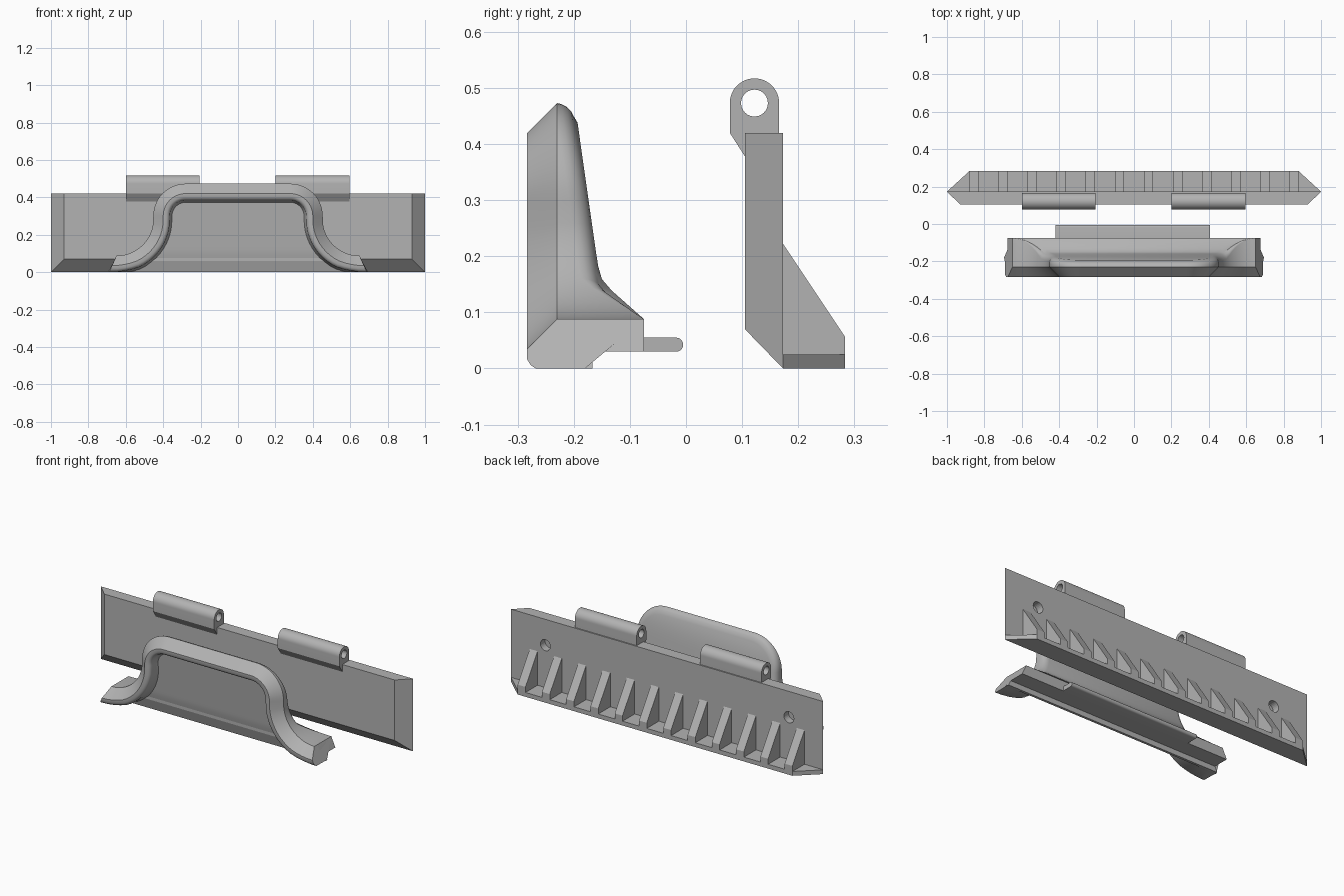
import bpy, bmesh, math

if "Cube" in bpy.data.objects:
    bpy.data.objects.remove(bpy.data.objects["Cube"])

grey = bpy.data.materials.new("grey")
grey.diffuse_color = (0.45, 0.45, 0.45, 1)
grey.use_nodes = True
grey.node_tree.nodes["Principled BSDF"].inputs["Base Color"].default_value = grey.diffuse_color


def make(name, verts, faces, smooth=False):
    me = bpy.data.meshes.new(name)
    me.from_pydata(verts, [], faces)
    me.materials.append(grey)
    bm = bmesh.new()
    bm.from_mesh(me)
    bmesh.ops.remove_doubles(bm, verts=bm.verts, dist=1e-5)
    bmesh.ops.recalc_face_normals(bm, faces=bm.faces)
    bm.to_mesh(me)
    bm.free()
    ob = bpy.data.objects.new(name, me)
    bpy.context.collection.objects.link(ob)
    if smooth:
        bpy.ops.object.select_all(action='DESELECT')
        ob.select_set(True)
        bpy.context.view_layer.objects.active = ob
        bpy.ops.object.shade_smooth_by_angle(angle=math.radians(32))
    return ob


def prism(name, prof, x0, x1, slant=0.0, smooth=False):
    """Extrude a (y, z) profile along x; slant widens the ends below z = 0.088."""
    n = len(prof)
    w = [slant * (0.088 - z) for y, z in prof]
    v = [(x0 - s, y, z) for (y, z), s in zip(prof, w)]
    v += [(x1 + s, y, z) for (y, z), s in zip(prof, w)]
    f = [tuple(range(n)), tuple(range(n, 2 * n))]
    f += [(i, (i + 1) % n, n + (i + 1) % n, n + i) for i in range(n)]
    return make(name, v, f, smooth)


def arc(cy, cz, r, a0, a1, n):
    return [(cy + r * math.cos(math.radians(a0 + (a1 - a0) * i / n)),
             cz + r * math.sin(math.radians(a0 + (a1 - a0) * i / n))) for i in range(n + 1)]


def cut(ob, cutter):
    cutter.hide_render = True
    cutter.hide_set(True)
    m = ob.modifiers.new("cut", 'BOOLEAN')
    m.operation, m.solver, m.object = 'DIFFERENCE', 'EXACT', cutter


def interp(z, table):
    for (z0, y0), (z1, y1) in zip(table, table[1:]):
        if z <= z1:
            return y0 + (y1 - y0) * max(0, (z - z0) / (z1 - z0))
    return table[-1][1]


# back plate, bevelled along the front bottom and ends
plate = make("back_plate",
             [(-1, .173, 0), (1, .173, 0), (1, .173, .42), (-1, .173, .42),
              (-.93, .105, .07), (.93, .105, .07), (.93, .105, .42), (-.93, .105, .42)],
             [(0, 1, 2, 3), (4, 5, 6, 7), (0, 1, 5, 4), (1, 2, 6, 5), (2, 3, 7, 6), (3, 0, 4, 7)])

# blind screw holes in the rear face
for x in (-.78, .78):
    ring = arc(x, .27, .032, 0, 345, 23)
    n = len(ring)
    hole = make("screw_hole_cutter",
                [(a, .13, b) for a, b in ring] + [(a, .2, b) for a, b in ring],
                [tuple(range(n)), tuple(range(n, 2 * n))] +
                [(i, (i + 1) % n, n + (i + 1) % n, n + i) for i in range(n)])
    cut(plate, hole)

# rear shelf
out = [(-1, .173), (1, .173), (.88, .283), (-.88, .283)]
make("rear_shelf", [(x, y, z) for z in (0, .025) for x, y in out],
     [(0, 1, 2, 3), (4, 5, 6, 7)] + [(i, (i + 1) % 4, 4 + (i + 1) % 4, 4 + i) for i in range(4)])

# row of stiffening ribs
for i in range(12):
    x = -.88 + i * (1.76 - .05) / 11
    prism("rib", [(.172, .02), (.283, .02), (.283, .057), (.173, .222), (.172, .222)], x, x + .05)

# hinge barrels with pin bores
for x0, x1 in ((-.6, -.207), (.2, .595)):
    barrel = prism("hinge_barrel", [(.106, .378), (.166, .378)] + arc(.122, .473, .044, 0, 180, 24)
                   + [(.078, .42), (.105, .378)], x0, x1, smooth=True)
    cut(barrel, prism("pin_bore_cutter", arc(.122, .473, .024, 0, 345, 23), x0 - .1, x1 + .1))

# handle arch: outline points with inward offset directions
N = 14
path = []
for i in range(N):
    a = math.radians(270 - 90 * i / N)
    c, s = math.cos(a), math.sin(a)
    path.append((.65 + .197 * c, .28 + .192 * s, c + .45 * max(0, 1 - i / 4), s))
for i in range(N + 1):
    a = math.radians(90 * i / N)
    c, s = math.cos(a), math.sin(a)
    path.append((.28 + .173 * c, .3 + .173 * s, -c, -s))

back = [(.088, -.075), (.15, -.145), (.165, -.153), (.19, -.158), (.45, -.195), (.473, -.198)]
front = [(0, -.18), (.04, -.192), (.1, -.205), (.4, -.237)]


def section(x, z, nx, nz):
    """Loop across the handle wall from the front panel, over the rim, to the back panel."""
    r = max(0, min(.035, (z - .088) * .5))
    b = interp(z, back)
    pts = []
    for d, y in ((.1, None), (.09, -.02), (.088, -.268), (.082, -.277), (.072, -.283), (.053, -.283), (0, -.23)):
        zz = max(0, z + nz * d)
        f = interp(zz, front)
        pts.append((x + nx * d, f if y is None else f - .02 if y == -.02 else y, zz))
    for k in range(6):
        a = math.radians(18 * k)
        d = r * (1 - math.cos(a))
        zz = z + nz * d
        bb = b if k < 5 else interp(zz, back)
        pts.append((x + nx * d, max(-.23, bb - r * (1 - math.sin(a))), zz))
    return pts


half = [section(*p) for p in path]
full = half + [[(-x, y, z) for x, y, z in s] for s in reversed(half)]
m, k = len(full), len(full[0])
verts = [p for s in full for p in s]
faces = [(i * k + j, i * k + j + 1, (i + 1) * k + j + 1, (i + 1) * k + j)
         for i in range(m - 1) for j in range(k - 1)]
for j in (0, k - 1):  # front and back panels filled across the arch
    for i in range(m // 2 - 1):
        if abs(full[i][j][2] - full[i + 1][j][2]) > 1e-5:
            faces.append((i * k + j, (i + 1) * k + j, (m - 2 - i) * k + j, (m - 1 - i) * k + j))
faces += [tuple(range(k)), tuple(range((m - 1) * k, m * k))]
make("handle_arch", verts, faces, smooth=True)

# stepped rail under the handle
prism("handle_rail", [(-.181, 0), (-.167, 0), (-.167, .03), (-.075, .03), (-.075, .088),
                      (-.2, .088), (-.2, .06)], -.65, .65, slant=.45)

# round-nosed tongue
prism("tongue", [(-.1, .03)] + arc(-.0175, .0425, .0125, -90, 90, 10) + [(-.1, .055)],
      -.42, .405, smooth=True)
